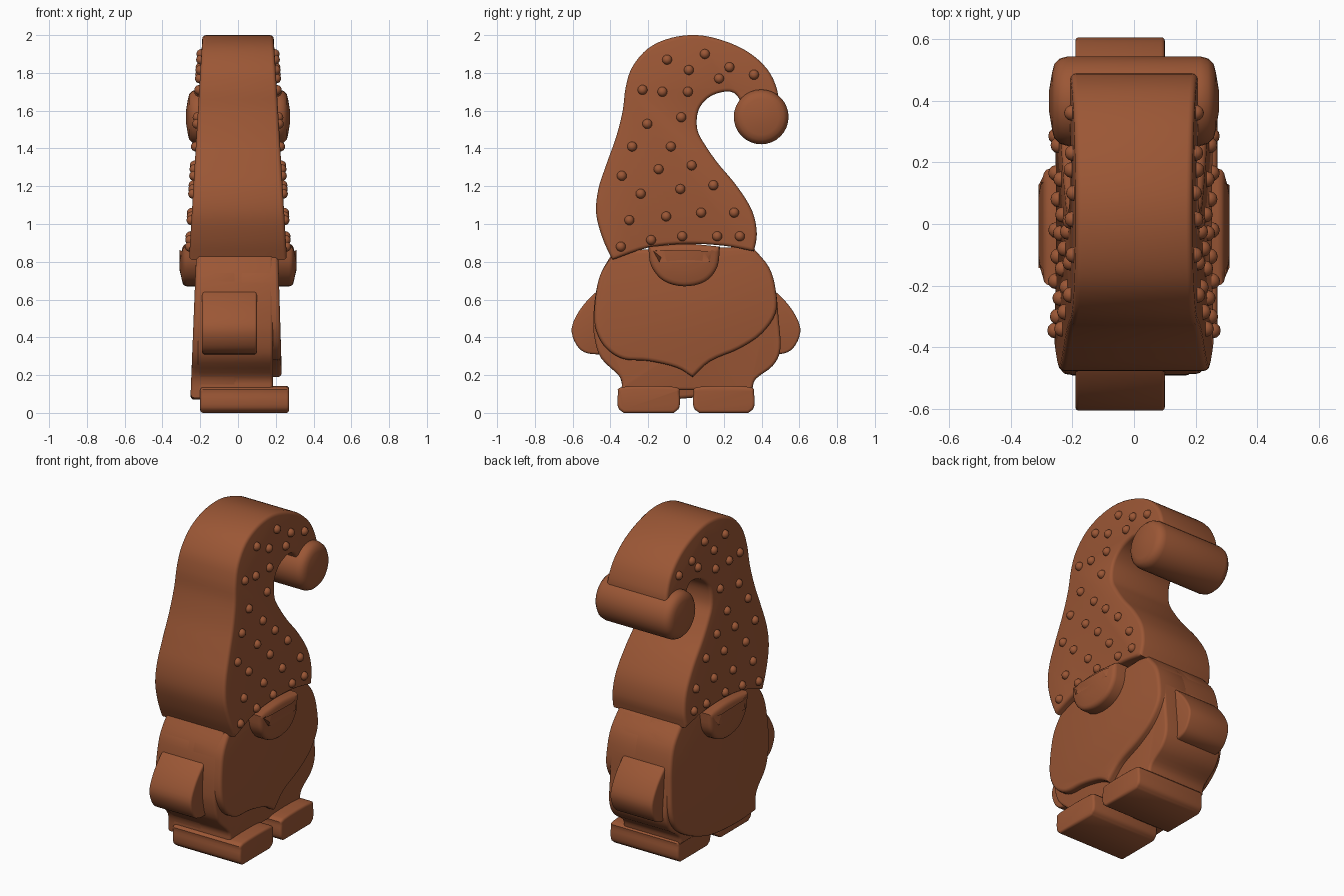
import bpy, bmesh, math
from mathutils import Vector

if "Cube" in bpy.data.objects:
    bpy.data.objects.remove(bpy.data.objects["Cube"])

clay = bpy.data.materials.new("terracotta brown")
clay.diffuse_color = (0.33, 0.095, 0.036, 1)
clay.use_nodes = True
clay.node_tree.nodes["Principled BSDF"].inputs["Base Color"].default_value = clay.diffuse_color


def spline(pts, n=4):
    """Open smooth curve through the points."""
    p = [Vector(q) for q in pts]
    p = [p[0] * 2 - p[1]] + p + [p[-1] * 2 - p[-2]]
    out = []
    for a, b, c, d in zip(p, p[1:], p[2:], p[3:]):
        for i in range(n):
            t = i / n
            out.append(0.5 * (2 * b + (c - a) * t + (2 * a - 5 * b + 4 * c - d) * t * t
                              + (3 * b - a - 3 * c + d) * t ** 3))
    return out + [p[-2]]


def outline(*runs):
    """Closed outline from smooth runs that meet at corners."""
    pts = []
    for run in runs:
        for v in spline(run):
            if not pts or (v - pts[-1]).length > 0.004:
                pts.append(v)
    if (pts[0] - pts[-1]).length < 0.004:
        pts.pop()
    return pts


def finish(name, bm, angle=40):
    bmesh.ops.recalc_face_normals(bm, faces=bm.faces)
    me = bpy.data.meshes.new(name)
    bm.to_mesh(me)
    bm.free()
    me.materials.append(clay)
    ob = bpy.data.objects.new(name, me)
    bpy.context.collection.objects.link(ob)
    bpy.ops.object.select_all(action='DESELECT')
    ob.select_set(True)
    bpy.context.view_layer.objects.active = ob
    bpy.ops.object.shade_smooth_by_angle(angle=math.radians(angle))
    return ob


def slab(name, pts, left, right, bevel=0.02, dome=0):
    """Side outline (y, z) extruded between x = left(z) and x = right(z)."""
    lo = left if callable(left) else (lambda z: left)
    hi = right if callable(right) else (lambda z: right)
    bm = bmesh.new()
    a = [bm.verts.new((lo(z), y, z)) for y, z in pts]
    b = [bm.verts.new((hi(z), y, z)) for y, z in pts]
    caps = [bm.faces.new(a), bm.faces.new(b)]
    for i in range(len(a)):
        j = (i + 1) % len(a)
        bm.faces.new((a[i], a[j], b[j], b[i]))
    bmesh.ops.recalc_face_normals(bm, faces=bm.faces)
    rims = list({e for f in caps for e in f.edges})
    bmesh.ops.bevel(bm, geom=rims, offset=bevel, segments=3, profile=0.5,
                    affect='EDGES', clamp_overlap=True)
    if dome:
        big = [f for f in bm.faces if len(f.verts) > 8]
        bmesh.ops.inset_individual(bm, faces=big, thickness=0.06, depth=dome)
    return finish(name, bm)


# Hat: curled cone, thinner towards the top
def hat_half(z):
    return 0.188 + (2 - z) * 0.06


hat_back = [(-0.39, 0.81), (-0.44, 0.92), (-0.475, 1.05), (-0.465, 1.18), (-0.42, 1.32),
            (-0.37, 1.46), (-0.335, 1.6), (-0.32, 1.72), (-0.285, 1.83), (-0.2, 1.93),
            (-0.08, 1.985), (0.06, 2.0), (0.2, 1.97), (0.33, 1.91), (0.43, 1.82),
            (0.48, 1.72), (0.49, 1.64)]
hat_inner = [(0.30, 1.63), (0.26, 1.69), (0.2, 1.70), (0.12, 1.67), (0.065, 1.6),
             (0.06, 1.5), (0.1, 1.42), (0.17, 1.32), (0.27, 1.2), (0.35, 1.07),
             (0.375, 0.95), (0.36, 0.855)]
hat_brim = [(0.36, 0.855), (0.2, 0.885), (0, 0.895), (-0.2, 0.875), (-0.39, 0.81)]
slab("hat", outline(hat_back, hat_inner, hat_brim),
     lambda z: -hat_half(z), hat_half, 0.025)

# Raised hat dots on both sides
dots = [(-0.1, 1.87), (0.1, 1.9), (0.015, 1.815), (0.23, 1.83), (0.175, 1.77), (0.36, 1.79),
        (-0.23, 1.71), (-0.125, 1.7), (0.01, 1.7), (-0.025, 1.565), (-0.205, 1.53),
        (-0.285, 1.41), (-0.08, 1.41), (-0.34, 1.255), (-0.145, 1.29), (0.03, 1.31),
        (-0.24, 1.16), (-0.03, 1.185), (0.145, 1.205), (-0.3, 1.02), (-0.105, 1.04),
        (0.08, 1.06), (0.255, 1.06), (-0.185, 0.915), (-0.02, 0.935), (0.165, 0.935),
        (0.285, 0.935), (-0.345, 0.88)]
bm = bmesh.new()
for y, z in dots:
    for side in (-1, 1):
        new = bmesh.ops.create_uvsphere(bm, u_segments=12, v_segments=8, radius=0.026)
        bmesh.ops.translate(bm, verts=new["verts"], vec=(side * hat_half(z), y, z))
finish("hat_dots", bm, 60)

# Pompom: thick roll across the hat tip
ring = [(0.398 + 0.145 * math.cos(t * math.tau / 32), 1.567 + 0.145 * math.sin(t * math.tau / 32))
        for t in range(32)]
slab("pompom", ring, -0.265, 0.265, 0.05, 0.01)

# Body
body = outline([(-0.38, 0.86), (-0.45, 0.74), (-0.48, 0.62), (-0.49, 0.5), (-0.485, 0.4),
                (-0.45, 0.29), (-0.35, 0.19), (-0.34, 0.12)],
               [(-0.34, 0.12), (0.35, 0.12)],
               [(0.35, 0.12), (0.37, 0.18), (0.46, 0.25), (0.5, 0.34), (0.49, 0.5),
                (0.475, 0.65), (0.44, 0.77), (0.35, 0.88)])
slab("body", body, -0.215, 0.185, 0.03)

# Beards: pointed on the right side, full length on the left side
beard_top = [(-0.37, 0.86), (-0.45, 0.74), (-0.478, 0.62)]
beard_end = [(0.475, 0.65), (0.44, 0.77), (0.35, 0.88)]
right_beard = outline(
    beard_top + [(-0.485, 0.5), (-0.47, 0.42), (-0.42, 0.34), (-0.33, 0.285),
                 (-0.2, 0.275), (-0.05, 0.24), (0.035, 0.19)],
    [(0.035, 0.19), (0.13, 0.275), (0.28, 0.34), (0.4, 0.42), (0.475, 0.53)] + beard_end)
slab("right_beard", right_beard, 0.0, lambda z: 0.238 - 0.03 * z, 0.02)
left_beard = outline(
    beard_top + [(-0.487, 0.5), (-0.48, 0.4), (-0.44, 0.29), (-0.35, 0.19), (-0.335, 0.08)],
    [(-0.335, 0.08), (-0.15, 0.07), (0.1, 0.09), (0.3, 0.16), (0.43, 0.25),
     (0.485, 0.36), (0.485, 0.53)] + beard_end)
slab("left_beard", left_beard, lambda z: -0.255 + 0.04 * z, 0.0, 0.02)

# Nose under the brim, on both sides
nose = outline([(-0.2, 0.88), (-0.185, 0.78), (-0.12, 0.7), (-0.01, 0.67), (0.1, 0.695),
                (0.165, 0.77), (0.18, 0.88)], [(0.18, 0.88), (0, 0.895), (-0.2, 0.88)])
slab("nose", nose, -0.295, 0.295, 0.025, 0.014)

# Arms at front and back
for name, s in (("front_arm", -1), ("back_arm", 1)):
    arm = outline([(s * 0.4, 0.68), (s * 0.47, 0.645), (s * 0.555, 0.555), (s * 0.605, 0.45),
                   (s * 0.58, 0.36), (s * 0.52, 0.315), (s * 0.4, 0.31)])
    slab(name, arm, -0.19, 0.1, 0.02)

# Feet
for name, y0, y1 in (("front_foot", -0.36, -0.035), ("back_foot", 0.04, 0.36)):
    foot = outline([(y0 + 0.03, 0), (y0, 0.03), (y0, 0.1), (y0 + 0.03, 0.138),
                    (y1 - 0.03, 0.138), (y1, 0.1), (y1, 0.03), (y1 - 0.03, 0)])
    slab(name, foot, -0.2, 0.27, 0.025)
